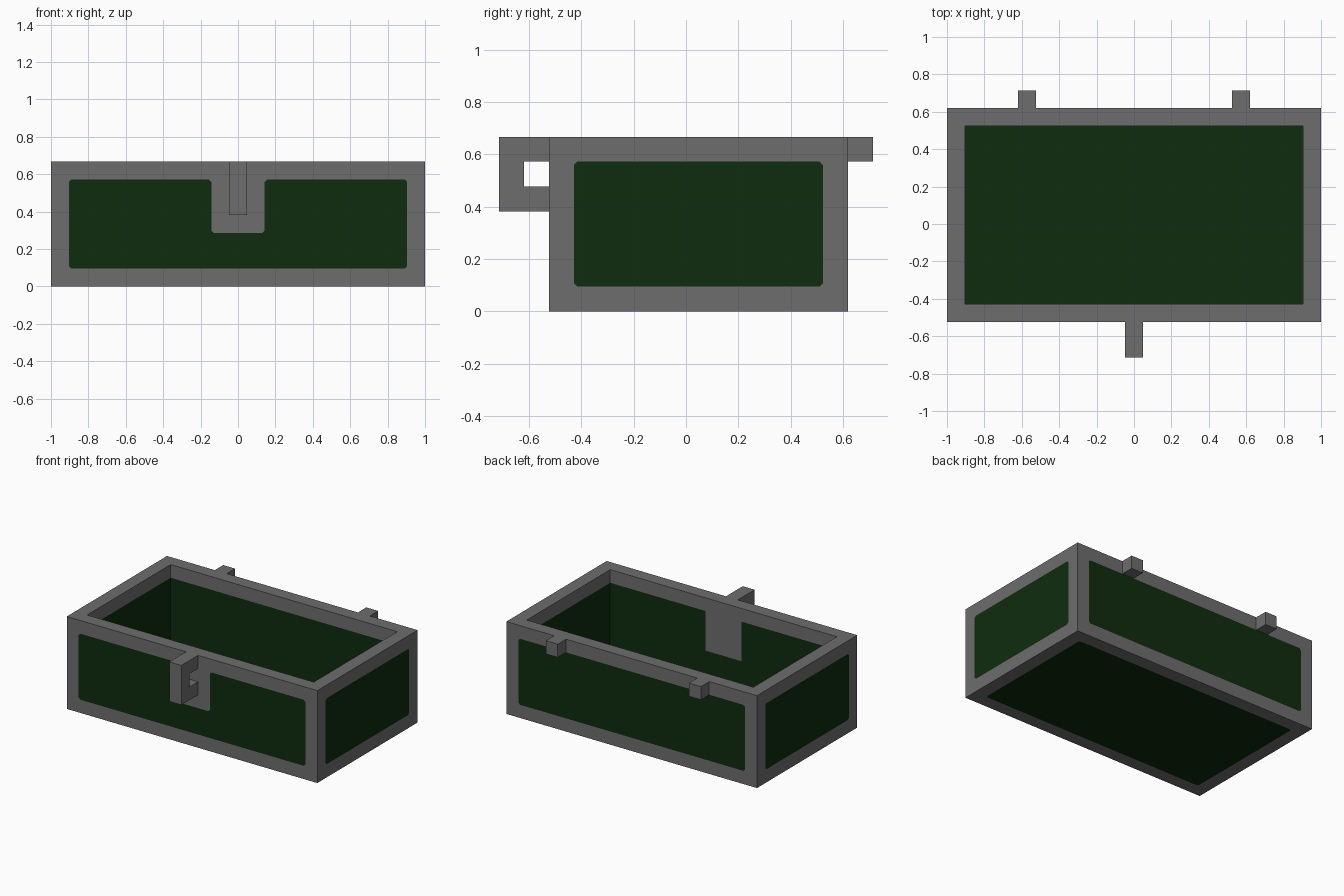
import bpy
import bmesh
from mathutils import Vector

if "Cube" in bpy.data.objects:
    bpy.data.objects.remove(bpy.data.objects["Cube"], do_unlink=True)

U = 2 / 21                  # frame thickness, the unit of the whole design
Z = Vector((0, 0, 1))


def material(name, rgb):
    m = bpy.data.materials.new(name)
    m.use_nodes = True
    m.diffuse_color = (*rgb, 1)
    bsdf = m.node_tree.nodes["Principled BSDF"]
    bsdf.inputs["Base Color"].default_value = (*rgb, 1)
    bsdf.inputs["Roughness"].default_value = 0.8
    return m


GREY = material("frame grey", (0.155, 0.155, 0.155))
GREEN = material("panel green", (0.0045, 0.025, 0.0045))


def finish(bm, name, mats):
    bmesh.ops.remove_doubles(bm, verts=bm.verts, dist=1e-5)
    bmesh.ops.recalc_face_normals(bm, faces=bm.faces)
    me = bpy.data.meshes.new(name)
    bm.to_mesh(me)
    bm.free()
    for m in mats:
        me.materials.append(m)
    ob = bpy.data.objects.new(name, me)
    bpy.context.collection.objects.link(ob)
    return ob


def clip_corners(pts, c=0.013):
    """Cut each corner of an axis-aligned outline slightly."""
    out = []
    for i, p in enumerate(pts):
        p = Vector(p)
        for q in (pts[i - 1], pts[(i + 1) % len(pts)]):
            out.append(p + (Vector(q) - p).normalized() * c)
    return out


def face(bm, pts, mat):
    f = bm.faces.new([bm.verts.new(p) for p in pts])
    f.material_index = mat


def framed_face(bm, place, w, h, inner):
    """Grey w x h rectangle with a green inset panel."""
    loops = [[(0, 0), (w, 0), (w, h), (0, h)], clip_corners(inner)]
    edges = []
    for loop in loops:
        vs = [bm.verts.new(place(*p)) for p in loop]
        edges += [bm.edges.new((vs[i - 1], vs[i])) for i in range(len(vs))]
    n = (place(1, 0) - place(0, 0)).cross(place(0, 1) - place(0, 0))
    bmesh.ops.triangle_fill(bm, edges=edges, use_beauty=True, normal=n)
    f = bm.faces.new(vs)
    f.material_index = 1


def rect(w, h):
    return [(U, U), (w - U, U), (w - U, h - U), (U, h - U)]


def corners(d):
    return [Vector(p) for p in ((-1 + d, -5.5 * U + d, 0), (1 - d, -5.5 * U + d, 0),
                                (1 - d, 6.5 * U - d, 0), (-1 + d, 6.5 * U - d, 0))]


# Open box: outer walls, rim, inner walls, floor and underside
H = 7 * U
outer, inner = corners(0), corners(U)
bm = bmesh.new()
for i in range(4):
    a, b = outer[i], outer[(i + 1) % 4]
    c, d = inner[i], inner[(i + 1) % 4]
    w, wi = (b - a).length, (d - c).length
    along = (b - a).normalized()
    panel = rect(w, H)
    lip = [(wi, H - U), (0, H - U)]
    if i == 0:              # grey mounting patch behind the front latch
        m = w / 2
        t = 1.5 * U
        panel[3:3] = [(m + t, H - U), (m + t, 3 * U), (m - t, 3 * U), (m - t, H - U)]
        m = wi / 2
        lip[1:1] = [(m + t, H - U), (m + t, 3 * U), (m - t, 3 * U), (m - t, H - U)]
    framed_face(bm, lambda u, v: a + along * u + Z * v, w, H, panel)
    inside = lambda u, v: c + along * u + Z * v
    face(bm, [inside(*p) for p in [(0, U), (wi, U)] + lip], 1)
    face(bm, [inside(*p) for p in lip + [(0, H), (wi, H)]], 0)
    face(bm, [a + Z * H, b + Z * H, d + Z * H, c + Z * H], 0)
face(bm, [p + Z * U for p in inner], 1)
o = outer[0]
depth = 12 * U
framed_face(bm, lambda u, v: o + Vector((u, v, 0)), 2, depth, rect(2, depth))
finish(bm, "crate_body", [GREY, GREEN])


def bracket(name, x, profile):
    """One-unit-wide piece extruded along x from a (y, z) outline in units."""
    bm = bmesh.new()
    f = bm.faces.new([bm.verts.new((x - U / 2, y * U, z * U)) for y, z in profile])
    r = bmesh.ops.extrude_face_region(bm, geom=[f])
    bmesh.ops.translate(bm, vec=(U, 0, 0),
                        verts=[v for v in r["geom"] if isinstance(v, bmesh.types.BMVert)])
    finish(bm, name, [GREY])


# Front latch loop and the two rear hinge lugs
bracket("front_latch", 0, [(-5.5, 7), (-7.5, 7), (-7.5, 4), (-5.5, 4),
                           (-5.5, 5), (-6.5, 5), (-6.5, 6), (-5.5, 6)])
for side, x in (("left", 6 * U), ("right", -6 * U)):
    bracket("rear_lug_" + side, x, [(6.5, 6), (7.5, 6), (7.5, 7), (6.5, 7)])
